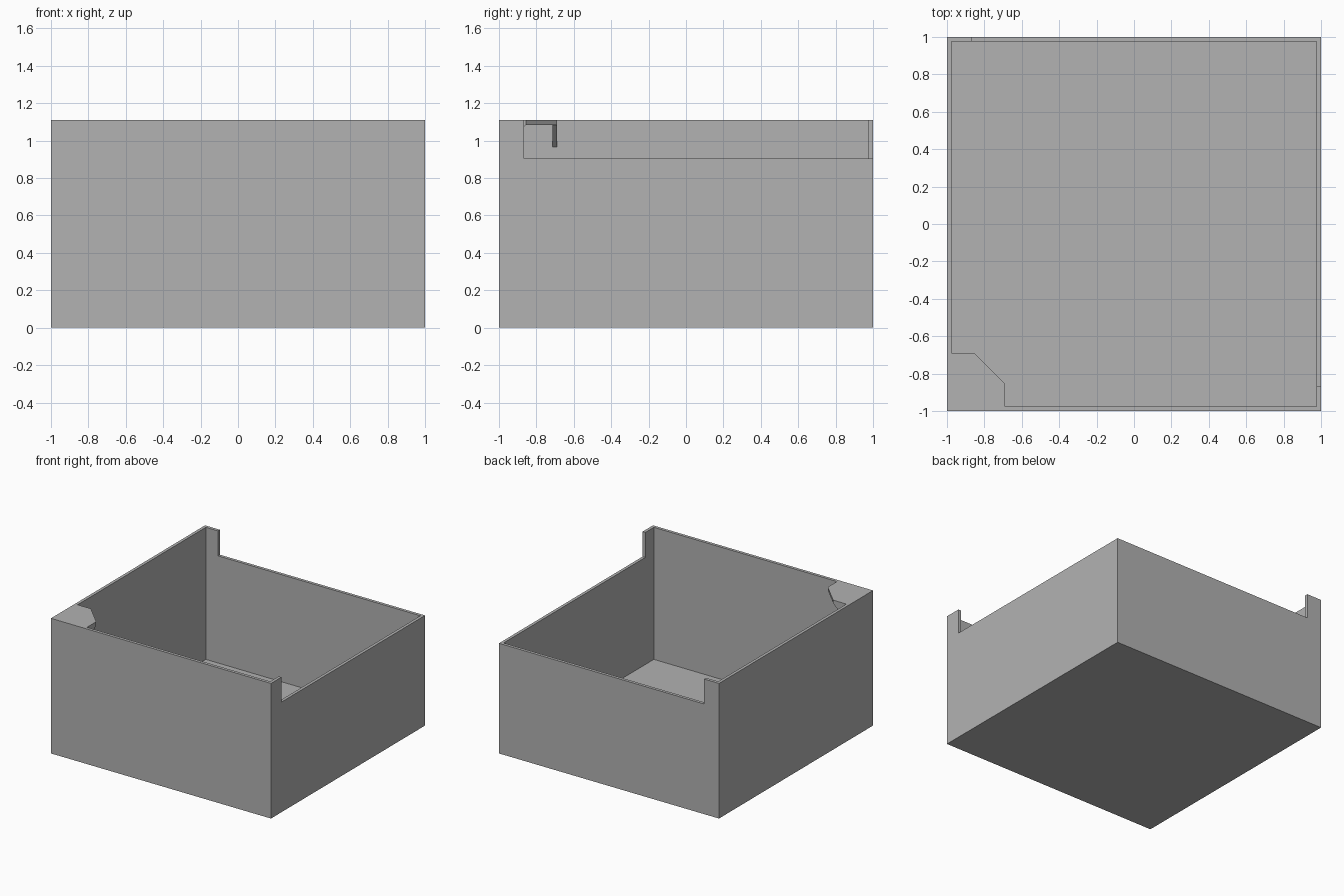
import bpy, bmesh
from mathutils import Vector

cube = bpy.data.objects.get("Cube")
if cube:
    bpy.data.objects.remove(cube, do_unlink=True)

H = 1.11       # full wall height
LOW = 0.905    # lowered rim height
T = 0.025      # wall thickness
POST = 0.865   # where the corner posts end
IN = 1 - T     # inner wall face
TAB = 0.69     # outer edge of the corner plate
CUT = 0.855    # start of the corner plate's diagonal

grey = bpy.data.materials.new("plain grey")
grey.use_nodes = True
colour = (0.447, 0.447, 0.447, 1)
grey.diffuse_color = colour
grey.node_tree.nodes["Principled BSDF"].inputs["Base Color"].default_value = colour


def prism(name, outline, sweep):
    """Extrude a flat outline along the sweep vector."""
    bm = bmesh.new()
    face = bm.faces.new([bm.verts.new(p) for p in outline])
    grown = bmesh.ops.extrude_face_region(bm, geom=[face], use_keep_orig=True)
    moved = [g for g in grown["geom"] if isinstance(g, bmesh.types.BMVert)]
    bmesh.ops.translate(bm, verts=moved, vec=Vector(sweep))
    bmesh.ops.recalc_face_normals(bm, faces=bm.faces)
    mesh = bpy.data.meshes.new(name)
    bm.to_mesh(mesh)
    bm.free()
    mesh.materials.append(grey)
    obj = bpy.data.objects.new(name, mesh)
    bpy.context.collection.objects.link(obj)
    return obj


def rectangle(a, b, c, d):
    return [(a, c), (b, c), (b, d), (a, d)]


def stepped(start, end):
    """Wall outline with a tall post at its start and a lowered rim."""
    return [(start, 0), (end, 0), (end, LOW), (-POST, LOW), (-POST, H), (start, H)]


# Floor, set between the walls
prism("floor", [(x, y, 0) for x, y in rectangle(-IN, IN, -IN, IN)], (0, 0, T))

# Full-height walls
prism("right_wall", [(-1, y, z) for y, z in rectangle(-1, 1, 0, H)], (T, 0, 0))
prism("front_wall", [(x, -1, z) for x, z in rectangle(-IN, IN, 0, H)], (0, T, 0))

# Lowered walls, each with a corner post
prism("left_wall", [(IN, y, z) for y, z in stepped(-1, IN)], (T, 0, 0))
prism("back_wall", [(x, IN, z) for x, z in stepped(-IN, 1)], (0, T, 0))

# Chamfered plate across the front right corner
plate = [(-IN, -IN), (-TAB, -IN), (-TAB, -CUT), (-CUT, -TAB), (-IN, -TAB)]
prism("corner_plate", [(x, y, H - T) for x, y in plate], (0, 0, T))

# Triangular gussets under the two ends of the plate
gusset = [(-IN, H - T), (-CUT, H - T), (-IN, H - T - (IN - CUT))]
prism("right_gusset", [(a, -TAB, z) for a, z in gusset], (0, -T, 0))
prism("front_gusset", [(-TAB, a, z) for a, z in gusset], (-T, 0, 0))
